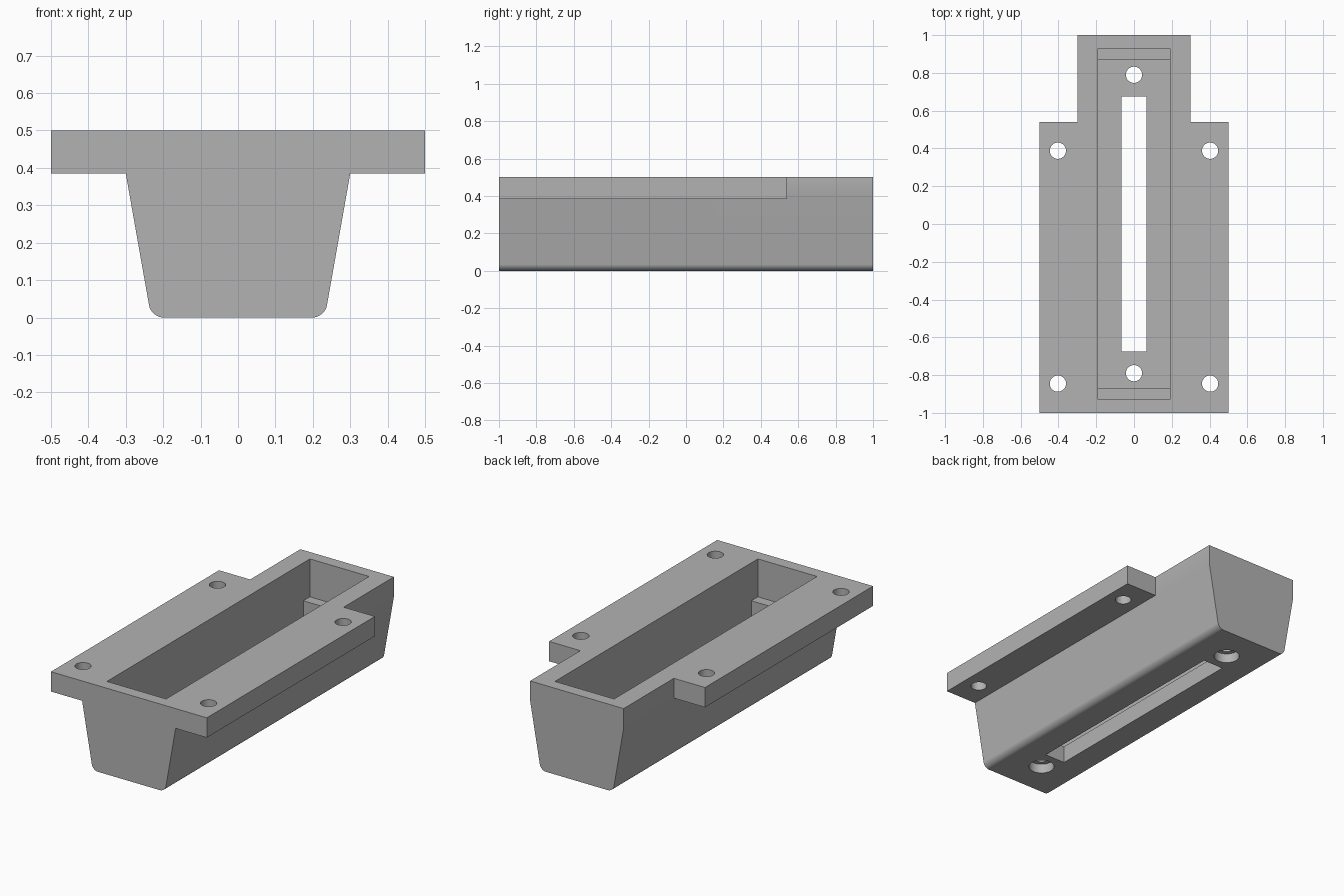
import bpy, bmesh, math
from mathutils import Vector

if "Cube" in bpy.data.objects:
    bpy.data.objects.remove(bpy.data.objects["Cube"])

grey = bpy.data.materials.new("Plain grey")
grey.use_nodes = True
grey.diffuse_color = (0.45, 0.45, 0.45, 1)
grey.node_tree.nodes["Principled BSDF"].inputs["Base Color"].default_value = (0.45, 0.45, 0.45, 1)


def finish(bm, name):
    bmesh.ops.recalc_face_normals(bm, faces=bm.faces[:])
    mesh = bpy.data.meshes.new(name)
    bm.to_mesh(mesh)
    bm.free()
    mesh.materials.append(grey)
    obj = bpy.data.objects.new(name, mesh)
    bpy.context.collection.objects.link(obj)
    return obj


def prism(name, points, sweep, fillet=0):
    """Closed outline swept along a vector; fillet rounds swept edges at z = 0."""
    bm = bmesh.new()
    face = bm.faces.new([bm.verts.new(p) for p in points])
    out = bmesh.ops.extrude_face_region(bm, geom=[face])
    moved = [g for g in out["geom"] if isinstance(g, bmesh.types.BMVert)]
    bmesh.ops.translate(bm, verts=moved, vec=sweep)
    bmesh.ops.recalc_face_normals(bm, faces=bm.faces[:])
    if fillet:
        d = Vector(sweep).normalized()
        low = [e for e in bm.edges
               if all(abs(v.co.z) < 1e-5 for v in e.verts)
               and abs((e.verts[0].co - e.verts[1].co).normalized().dot(d)) > 0.99]
        bmesh.ops.bevel(bm, geom=low, offset=fillet, segments=8,
                        profile=0.5, affect='EDGES')
    return finish(bm, name)


def box(name, x0, x1, y0, y1, z0, z1):
    return prism(name, [(x0, y0, z0), (x1, y0, z0), (x1, y1, z0), (x0, y1, z0)],
                 (0, 0, z1 - z0))


def drill(name, x, y, r, z0, z1):
    ring = [(x + r * math.cos(a), y + r * math.sin(a), z0)
            for a in (math.tau * i / 48 for i in range(48))]
    return prism(name, ring, (0, 0, z1 - z0))


# Tapered trough with side flanges, swept front to back
half = [(0.232, 0), (0.3, 0.385), (0.5, 0.385), (0.5, 0.5)]
outline = half + [(-x, z) for x, z in reversed(half)]
body = prism("flanged_housing", [(x, -1, z) for x, z in outline], (0, 2, 0), 0.033)

# Stepped pocket, with a ledge at each end
step = [(0.87, 0.1), (0.87, 0.28), (0.93, 0.28), (0.93, 0.6)]
pocket = step + [(-y, z) for y, z in reversed(step)]
cutters = [prism("pocket_cutter", [(-0.19, y, z) for y, z in pocket], (0.38, 0, 0))]

# Slot through the floor
cutters.append(box("slot_cutter", -0.065, 0.065, -0.675, 0.675, -0.1, 0.2))

# Flange notches at the back, and flange holes
for s in (-1, 1):
    x0, x1 = sorted((s * 0.3, s * 0.7))
    cutters.append(box("notch_cutter", x0, x1, 0.54, 1.2, 0.3, 0.7))
    for y in (-0.845, 0.388):
        cutters.append(drill("flange_hole_cutter", s * 0.403, y, 0.043, 0.3, 0.6))

    # Floor holes, counterbored from below
    cutters.append(drill("floor_hole_cutter", 0, s * 0.79, 0.043, -0.1, 0.2))
    cutters.append(drill("counterbore_cutter", 0, s * 0.79, 0.069, -0.1, 0.055))

for c in cutters:
    c.hide_render = True
    mod = body.modifiers.new(c.name, 'BOOLEAN')
    mod.operation = 'DIFFERENCE'
    mod.solver = 'EXACT'
    mod.object = c

# Bake the cuts and drop the cutters
bpy.context.view_layer.update()
result = bpy.data.meshes.new_from_object(
    body.evaluated_get(bpy.context.evaluated_depsgraph_get()))
body.modifiers.clear()
body.data = result
for c in cutters:
    bpy.data.objects.remove(c)

# Smooth fillets and holes, crisp edges elsewhere
bpy.ops.object.select_all(action='DESELECT')
body.select_set(True)
bpy.context.view_layer.objects.active = body
bpy.ops.object.shade_smooth_by_angle(angle=math.radians(30))
body.modifiers.new("Even shading", 'WEIGHTED_NORMAL').keep_sharp = True
